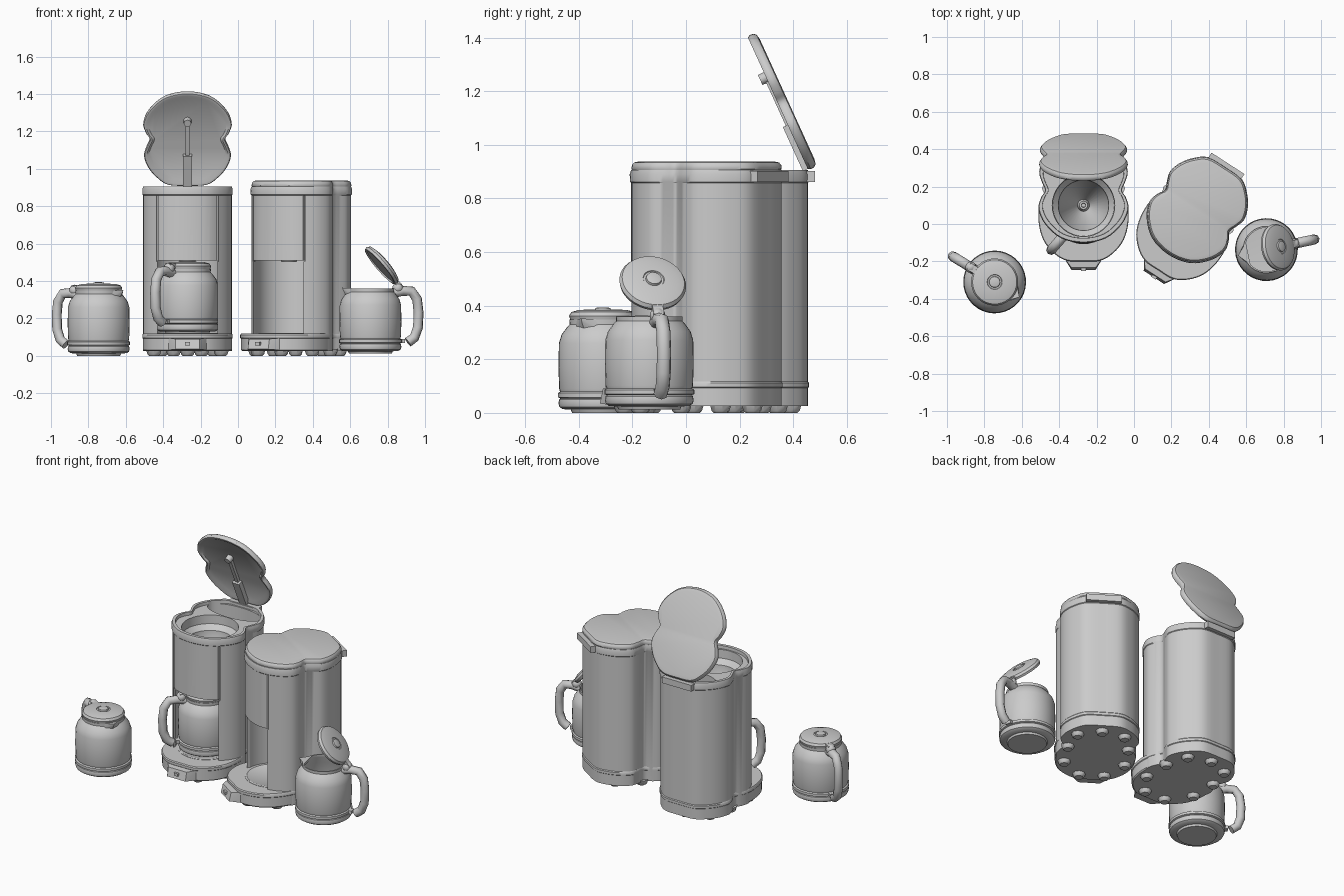
import bpy, bmesh
from math import radians, pi, cos, sin
from mathutils import Matrix, Vector

if "Cube" in bpy.data.objects:
    bpy.data.objects.remove(bpy.data.objects["Cube"])

T = lambda x, y, z: Matrix.Translation((x, y, z))
C = bpy.context


def finish(name, bm, angle=35):
    bmesh.ops.remove_doubles(bm, verts=bm.verts, dist=1e-5)
    bmesh.ops.recalc_face_normals(bm, faces=bm.faces)
    me = bpy.data.meshes.new(name)
    bm.to_mesh(me)
    bm.free()
    return add(name, me, angle)


def add(name, me, angle=35):
    ob = bpy.data.objects.new(name, me)
    C.collection.objects.link(ob)
    bpy.ops.object.select_all(action='DESELECT')
    ob.select_set(True)
    C.view_layer.objects.active = ob
    bpy.ops.object.shade_smooth_by_angle(angle=radians(angle))
    return ob


def outline(half, n=4):
    """Mirror half an outline across x = 0 and round it with a spline."""
    pts = [Vector(p) for p in half]
    pts += [Vector((-p.x, p.y)) for p in reversed(pts) if p.x > 0]
    out, m = [], len(pts)
    for i in range(m):
        a, b, c, d = (pts[(i + k) % m] for k in (-1, 0, 1, 2))
        for j in range(n):
            t = j / n
            out.append(0.5 * (2*b + (c-a)*t + (2*a-5*b+4*c-d)*t*t + (3*b-a-3*c+d)*t**3))
    return out


def loft(name, shape, levels, cy, off=(0, 0, 0)):
    """Stack scaled copies of an outline at (z, scale) levels."""
    bm = bmesh.new()
    rings = [[bm.verts.new((p.x*s + off[0], cy + (p.y-cy)*s + off[1], z + off[2])) for p in shape]
             for z, s in levels]
    n = len(shape)
    for a, b in zip(rings, rings[1:]):
        for i in range(n):
            bm.faces.new((a[i], a[(i+1) % n], b[(i+1) % n], b[i]))
    bm.faces.new(rings[0][::-1])
    bm.faces.new(rings[-1])
    return finish(name, bm)


def lathe(name, prof, pos=(0, 0, 0), seg=36, sc=(1, 1, 1)):
    bm = bmesh.new()
    vs = [bm.verts.new((r, 0, z)) for r, z in prof]
    es = [bm.edges.new(e) for e in zip(vs, vs[1:])]
    bmesh.ops.spin(bm, geom=vs + es, cent=(0, 0, 0), axis=(0, 0, 1), angle=2*pi, steps=seg)
    bmesh.ops.scale(bm, vec=sc, verts=bm.verts)
    bmesh.ops.translate(bm, vec=pos, verts=bm.verts)
    return finish(name, bm)


def hull(name, pts):
    bm = bmesh.new()
    for p in pts:
        bm.verts.new(p)
    bmesh.ops.convex_hull(bm, input=bm.verts)
    return finish(name, bm)


def box(name, x0, x1, y0, y1, z0, z1):
    return hull(name, [(x, y, z) for x in (x0, x1) for y in (y0, y1) for z in (z0, z1)])


def baked(ob, angle=35):
    """Replace an object by its evaluated mesh."""
    me = bpy.data.meshes.new_from_object(ob.evaluated_get(C.evaluated_depsgraph_get()))
    name = ob.name
    bpy.data.objects.remove(ob)
    me.name = name
    return add(name, me, angle)


def carve(ob, cutters):
    for c in cutters:
        c.hide_render = True
        m = ob.modifiers.new("cut", 'BOOLEAN')
        m.operation, m.solver, m.object = 'DIFFERENCE', 'EXACT', c
    ob = baked(ob)
    for c in cutters:
        bpy.data.objects.remove(c)
    return ob


def tube(name, pts, r):
    cu = bpy.data.curves.new(name, 'CURVE')
    cu.dimensions, cu.bevel_depth, cu.bevel_resolution, cu.use_fill_caps = '3D', r, 2, True
    sp = cu.splines.new('POLY')
    sp.points.add(len(pts) - 1)
    for p, q in zip(sp.points, pts):
        p.co = (*q, 1)
    ob = bpy.data.objects.new(name, cu)
    C.collection.objects.link(ob)
    return baked(ob, 50)


def place(parts, matrices):
    """Put a linked copy of every part at every matrix."""
    for p in parts:
        for m in matrices[1:]:
            q = p.copy()
            C.collection.objects.link(q)
            q.matrix_world = m
        p.matrix_world = matrices[0]


# ---- coffee maker, modelled facing -y around its own origin
rear = [(.205, .18), (.224, .23), (.236, .28), (.215, .345), (.17, .405), (.105, .452), (0, .458)]
waisted = outline([(0, -.1), (.12, -.075), (.205, 0), (.24, .08), (.227, .14)] + rear)
base_shape = outline([(0, -.2), (.09, -.196), (.16, -.155), (.215, -.085), (.24, .01), (.236, .11)] + rear)

body = loft("machine_body", waisted, [(.025, .985), (.858, .985), (.862, 1), (.89, 1.003), (.905, .985)], .18)
cutters = [
    lathe("cut_bay", [(0, .116), (.18, .116), (.18, .51), (0, .51)], (0, .06, 0)),
    box("cut_front", -.16, .16, -.3, .06, .1162, .5098),
    loft("cut_rim", waisted, [(.885, .91), (.93, .92)], .18),
    lathe("cut_basket", [(0, .565), (.03, .565), (.13, .74), (.135, .8), (.165, .83), (.17, .95), (0, .95)], (0, .1, 0)),
    lathe("cut_tank", [(0, .6), (1, .6), (1, .96), (0, .96)], (0, .348, 0), sc=(.185, .075, 1)),
]
cutters += [box("cut_seam", s*.162 - .004, s*.162 + .004, -.2, -.02, .505, .857) for s in (-1, 1)]
body = carve(body, cutters)

machine = [
    body,
    loft("machine_base", base_shape,
         [(.025, .96), (.032, .985), (.092, .985), (.096, 1), (.112, 1), (.118, .985)], .13),
    lathe("warming_plate", [(0, .11), (.165, .11), (.165, .12), (.155, .122), (.15, .119), (0, .119)], (0, .06, 0)),
    lathe("basket_spout", [(0, .56), (.035, .56), (.022, .61), (.012, .61), (.01, .59), (0, .59)], (0, .1, 0), 16),
    lathe("drip_nozzle", [(0, .5), (.04, .5), (.05, .52), (0, .52)], (0, .06, 0), 16),
    hull("switch_housing", [(s*x, y, z) for s in (-1, 1) for x, y, z in
                            ((.105, -.18, .03), (.105, -.18, .095), (.065, -.245, .035), (.065, -.232, .09))]),
    box("switch_button", -.014, .014, -.25, -.22, .055, .073),
    box("hinge_block", -.105, .105, .43, .482, .862, .902),
]
feet = [(0, .39)] + [(s*x, y) for s in (-1, 1) for x, y in ((.14, .34), (.18, .19), (.18, .01), (.075, -.13))]
for i, (x, y) in enumerate(feet):
    machine.append(lathe("foot", [(0, 0), (.026, 0), (.034, .008), (.042, .035), (0, .035)], (x, y, 0), 8))

# hinged lid with its origin on the hinge line
lid = [
    loft("machine_lid", waisted,
         [(.008, .86), (-.002, .92), (-.002, .965), (.008, .985), (.022, .98), (.032, .95), (.036, .88)],
         .18, (0, -.458, 0)),
    box("water_arm_sleeve", -.025, .025, -.19, -.01, -.022, .012),
    box("water_arm", -.012, .012, -.4, -.18, -.01, .012),
    lathe("water_arm_tip", [(0, -.026), (.02, -.026), (.022, .01), (0, .01)], (0, -.385, 0), 12),
]

M1 = T(-.27, 0, 0)
M2 = T(.24, -.08, 0) @ Matrix.Rotation(radians(-33), 4, 'Z')
hinge = T(0, .46, .902)
place(machine, [M1, M2])
place(lid, [M1 @ hinge @ Matrix.Rotation(radians(-65.5), 4, 'X'), M2 @ hinge])

# ---- carafe, handle toward +x
carafe = [
    lathe("carafe_body",
          [(0, 0), (.115, 0), (.12, .012), (.15, .014), (.162, .022), (.166, .035), (.163, .05), (.158, .054),
           (.168, .058), (.168, .074), (.16, .079), (.163, .09), (.166, .17), (.164, .26), (.154, .292),
           (.135, .318), (.124, .33), (.125, .348), (.117, .348), (.117, .33), (.15, .28), (.155, .1), (0, .09)]),
    tube("carafe_handle", [(.125, 0, .325), (.175, 0, .335), (.225, 0, .333), (.255, 0, .29), (.263, 0, .22),
                           (.26, 0, .14), (.24, 0, .085), (.205, 0, .06)], .027),
    lathe("handle_hinge_knob", [(.03*sin(pi*i/8), -.03*cos(pi*i/8)) for i in range(9)], (.15, 0, .35), 16),
    box("handle_clasp", .155, .185, -.018, .018, .055, .077),
    hull("carafe_spout", [(-.1, -.06, .348), (-.1, .06, .348), (-.155, 0, .352), (-.15, 0, .338),
                          (-.115, -.05, .315), (-.115, .05, .315), (-.13, 0, .305)]),
]
carafe_lid = [
    lathe("carafe_lid", [(0, .004), (.108, .004), (.112, -.004), (.122, -.002), (.126, .012), (.118, .026),
                         (.09, .034), (.04, .036), (.038, .032), (.03, .032), (.028, .041), (.015, .044), (0, .044)],
          (-.15, 0, 0)),
    box("lid_hinge_tab", -.045, .012, -.02, .02, .0, .025),
]
K = [T(x, y, z) @ Matrix.Rotation(radians(a), 4, 'Z')
     for x, y, z, a in ((-.745, -.31, 0, 148.5), (-.27, .06, .117, 229), (.708, -.137, .012, 12))]
lid_at = T(.15, 0, .35)
place(carafe, K)
place(carafe_lid, [K[0] @ lid_at, K[1] @ lid_at, K[2] @ lid_at @ Matrix.Rotation(radians(50), 4, 'Y')])
